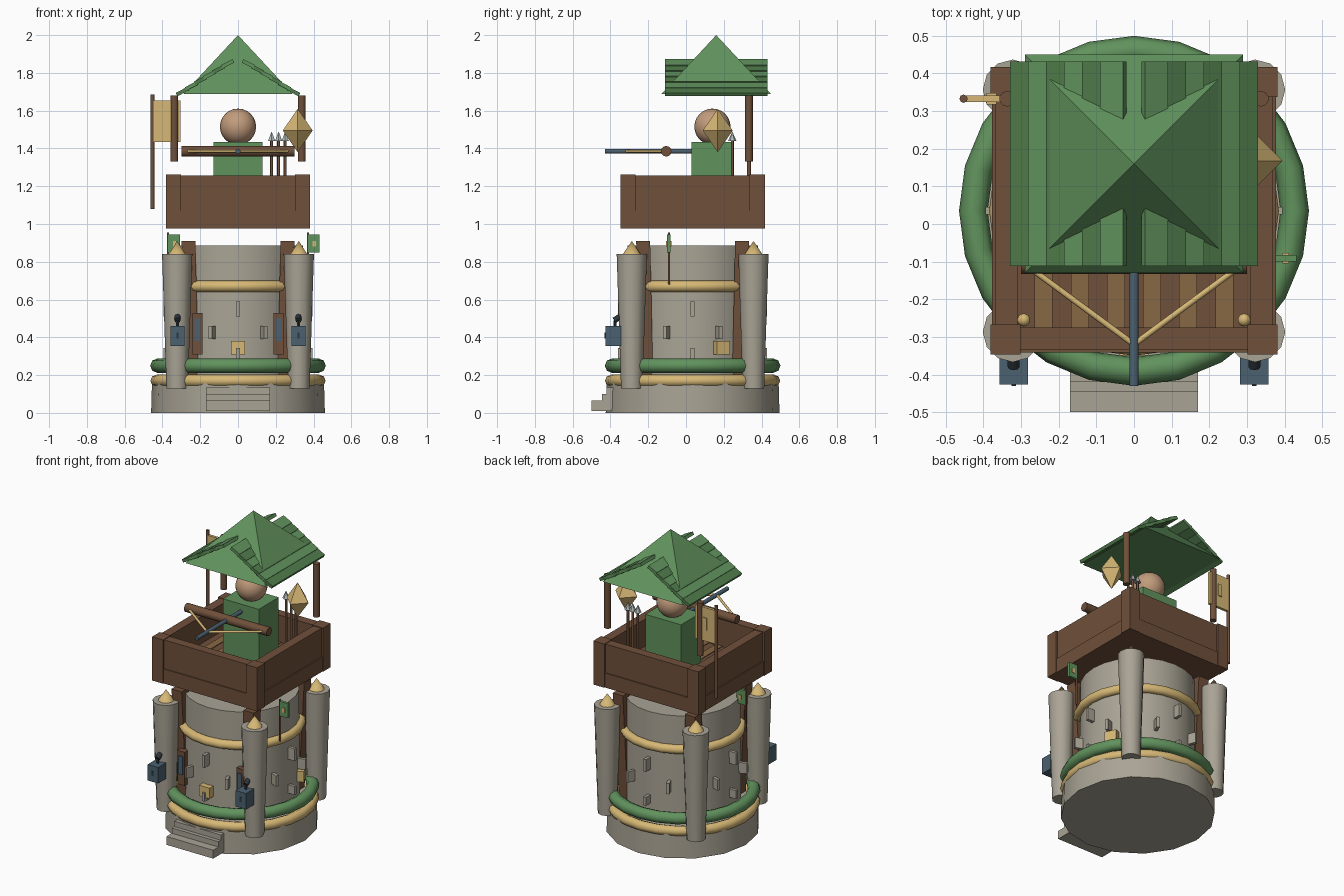
import bpy, bmesh, math
from mathutils import Vector, Matrix

if "Cube" in bpy.data.objects:
    bpy.data.objects.remove(bpy.data.objects["Cube"])

CY = 0.035  # tower axis in y


def material(name, rgb):
    m = bpy.data.materials.new(name)
    m.diffuse_color = (*rgb, 1)
    m.use_nodes = True
    m.node_tree.nodes["Principled BSDF"].inputs["Base Color"].default_value = m.diffuse_color
    return m


STONE = material("stone", (0.40, 0.37, 0.30))
WOOD = material("wood", (0.16, 0.08, 0.043))
PLANK = material("plank", (0.25, 0.14, 0.06))
GREEN = material("green", (0.12, 0.29, 0.11))
DARK_GREEN = material("dark_green", (0.08, 0.20, 0.07))
GOLD = material("gold", (0.68, 0.48, 0.18))
BLUE = material("blue", (0.07, 0.12, 0.16))
DARK = material("dark_metal", (0.025, 0.035, 0.045))
SKIN = material("skin", (0.54, 0.33, 0.2))
STEEL = material("steel", (0.45, 0.5, 0.5))


def finish(bm, name, mat, smooth=False):
    bmesh.ops.recalc_face_normals(bm, faces=bm.faces)
    me = bpy.data.meshes.new(name)
    bm.to_mesh(me)
    bm.free()
    me.materials.append(mat)
    ob = bpy.data.objects.new(name, me)
    bpy.context.collection.objects.link(ob)
    if smooth:
        bpy.ops.object.select_all(action='DESELECT')
        ob.select_set(True)
        bpy.context.view_layer.objects.active = ob
        bpy.ops.object.shade_smooth_by_angle(angle=math.radians(50))
    return ob


def box(name, x, y, z, mat, matrix=None):
    """Box from (min, max) ranges, optionally transformed."""
    bm = bmesh.new()
    bmesh.ops.create_cube(bm, size=1)
    for v in bm.verts:
        v.co = Vector([r[0] if c < 0 else r[1] for r, c in zip((x, y, z), v.co)])
    if matrix:
        bm.transform(matrix)
    return finish(bm, name, mat)


def rod(name, a, b, r1, r2, mat, n=12, smooth=True, turn=0.0):
    """Cylinder or cone from point a to point b."""
    a, b = Vector(a), Vector(b)
    d = b - a
    bm = bmesh.new()
    bmesh.ops.create_cone(bm, cap_ends=True, segments=n, radius1=r1, radius2=r2, depth=d.length)
    bm.transform(Matrix.Translation((a + b) / 2) @ d.to_track_quat('Z', 'Y').to_matrix().to_4x4()
                 @ Matrix.Rotation(turn, 4, 'Z'))
    bmesh.ops.remove_doubles(bm, verts=bm.verts, dist=1e-5)
    return finish(bm, name, mat, smooth)


def ball(name, c, r, mat):
    bm = bmesh.new()
    bmesh.ops.create_uvsphere(bm, u_segments=20, v_segments=12, radius=r)
    bm.transform(Matrix.Translation(c))
    return finish(bm, name, mat, True)


def ring(name, z, R, r, mat, n=24, m=8):
    bm = bmesh.new()
    rows = []
    for i in range(n):
        a = math.tau * i / n
        rows.append([bm.verts.new(((R + r * math.cos(t)) * math.cos(a), CY + (R + r * math.cos(t)) * math.sin(a),
                                   z + r * math.sin(t))) for t in (math.tau * j / m for j in range(m))])
    for i in range(n):
        p, q = rows[i], rows[(i + 1) % n]
        for j in range(m):
            k = (j + 1) % m
            bm.faces.new((p[j], q[j], q[k], p[k]))
    return finish(bm, name, mat, True)


def around(deg):
    """Local frame on the tower: -y points outward, 0 degrees is the front."""
    return Matrix.Translation((0, CY, 0)) @ Matrix.Rotation(math.radians(deg), 4, 'Z')


# Stone foundation, steps and rings
rod("foundation", (0, CY, 0), (0, CY, 0.175), 0.46, 0.455, STONE, 16)
box("lower_step", (-0.17, 0.17), (-0.5, -0.38), (0.01, 0.065), STONE)
box("upper_step", (-0.17, 0.17), (-0.445, -0.36), (0.065, 0.10), STONE)
box("top_step", (-0.17, 0.17), (-0.42, -0.36), (0.10, 0.135), STONE)
ring("base_trim", 0.17, 0.432, 0.032, GOLD)
ring("hedge_ring", 0.25, 0.427, 0.038, GREEN)

# Tower wall and rope
rod("tower_wall", (0, CY, 0.15), (0, CY, 0.885), 0.35, 0.345, STONE, 24)
ring("rope_ring", 0.67, 0.355, 0.03, GOLD)

# Protruding wall stones
for side in range(4):
    for da, z, h in ((0, 0.55, 0.08), (-22, 0.425, 0.07), (22, 0.425, 0.07), (0, 0.315, 0.055)):
        box("wall_stone", (-0.01, 0.01), (-0.395, -0.33), (z - h / 2, z + h / 2), STONE, around(side * 90 + da))
for deg in (0, 115):
    box("gold_stone", (-0.038, 0.038), (-0.385, -0.33), (0.31, 0.38), GOLD, around(deg))

for sx in (-1, 1):
    for sy in (-1, 1):
        # Corner columns with spikes, and leaning timber posts
        x, y = sx * 0.322, CY + sy * 0.322
        rod("corner_column", (x, y, 0.13), (x, y, 0.84), 0.057, 0.08, STONE, 12)
        rod("column_spike", (x, y, 0.84), (x, y, 0.91), 0.047, 0, GOLD, 10)
        bm = bmesh.new()
        bmesh.ops.create_cube(bm, size=1)
        for v in bm.verts:
            top = v.co.z > 0
            off, half = (0.262, 0.037) if top else (0.24, 0.03)
            v.co = Vector((sx * off + math.copysign(half, v.co.x), CY + sy * off + math.copysign(half, v.co.y),
                           0.91 if top else 0.2))
        finish(bm, "timber_post", WOOD)
        # Parapet corner blocks
        cx, cy = sx * 0.342, CY + sy * 0.342
        box("parapet_corner", (cx - 0.04, cx + 0.04), (cy - 0.04, cy + 0.04), (0.975, 1.262), WOOD)

    # Narrow windows
    box("window_frame", (sx * 0.215 - 0.027, sx * 0.215 + 0.027), (-0.285, -0.22), (0.31, 0.53), WOOD)
    box("window_pane", (sx * 0.215 - 0.015, sx * 0.215 + 0.015), (-0.292, -0.27), (0.38, 0.5), BLUE)
    # Hanging lanterns
    lx = sx * 0.32
    box("lantern", (lx - 0.038, lx + 0.038), (-0.427, -0.345), (0.355, 0.46), BLUE)
    box("lantern_slot", (lx - 0.006, lx + 0.006), (-0.431, -0.42), (0.395, 0.425), DARK)
    rod("lantern_hook", (lx, -0.34, 0.515), (lx, -0.38, 0.49), 0.016, 0.016, DARK, 8)
    rod("lantern_link", (lx, -0.375, 0.49), (lx, -0.375, 0.455), 0.008, 0.008, DARK, 6)
    # Small side flags
    px = sx * 0.37
    rod("flag_pole", (px, -0.09, 0.68), (px, -0.09, 0.955), 0.006, 0.006, WOOD, 8)
    box("flag", (px, px + 0.062), (-0.1, -0.082), (0.85, 0.945), GREEN)
    box("flag_patch", (px + 0.025, px + 0.042), (-0.105, -0.077), (0.88, 0.91), GOLD)
    ball("floor_knob", (sx * 0.293, -0.255, 1.1), 0.017, GOLD)

# Parapet: floor slab, four framed walls, planks
box("platform_base", (-0.37, 0.37), (CY - 0.37, CY + 0.37), (0.975, 1.07), WOOD)
for k in range(4):
    box("parapet_wall", (-0.34, 0.34), (-0.37, -0.31), (1.06, 1.258), WOOD, around(90 * k))
    box("parapet_sill", (-0.34, 0.34), (-0.377, -0.33), (0.975, 1.07), WOOD, around(90 * k))
for i in range(13):
    x = -0.312 + i * 0.048
    box("floor_plank", (x, x + 0.048), (CY - 0.32, CY + 0.32), (1.06, 1.085 if i % 2 else 1.08),
        PLANK if i % 2 else WOOD)

# Guard
box("guard_body", (-0.13, 0.13), (0.03, 0.237), (1.08, 1.435), GREEN)
ball("guard_head", (0, 0.14, 1.515), 0.096, SKIN)

# Large crossbow
rod("bow_arm", (-0.3, -0.105, 1.385), (0.3, -0.105, 1.385), 0.028, 0.028, WOOD, 12)
rod("bow_stock", (0, -0.43, 1.385), (0, 0.035, 1.385), 0.013, 0.013, BLUE, 10)
for sx in (-1, 1):
    rod("bow_string", (sx * 0.265, -0.125, 1.385), (0, -0.32, 1.385), 0.008, 0.008, GOLD, 8)

# Spare arrows
for x in (0.178, 0.215, 0.25):
    rod("arrow_shaft", (x, 0.245, 1.09), (x, 0.245, 1.445), 0.008, 0.008, WOOD, 8)
    rod("arrow_tip", (x, 0.245, 1.44), (x, 0.245, 1.49), 0.022, 0, STEEL, 6, False)

# Diamond lamp
lamp = (0.316, 0.168, 1.495)
for s in (-1, 1):
    rod("diamond_lamp", lamp, (0.316, 0.168, 1.495 + s * 0.115), 0.079, 0, GOLD, 4, False)

# Roof posts and banner
for sx in (-1, 1):
    rod("roof_post", (sx * 0.337, 0.333, 1.33), (sx * 0.337, 0.333, 1.68), 0.021, 0.021, WOOD, 10)
rod("banner_pole", (-0.453, 0.333, 1.08), (-0.453, 0.333, 1.685), 0.011, 0.011, WOOD, 8)
box("banner", (-0.45, -0.305), (0.324, 0.342), (1.435, 1.655), GOLD)
box("banner_patch", (-0.392, -0.365), (0.318, 0.348), (1.51, 1.59), GOLD)

# Pyramid roof with shingle boards on the two side slopes
rod("roof", (0, 0.16, 1.688), (0, 0.16, 2.0), 0.29 * math.sqrt(2), 0, GREEN, 4, False, math.pi / 4)
for sx in (-1, 1):
    for i in range(6):
        x = 0.055 + i * 0.048
        tilt = Matrix.Translation((sx * x, 0.16, 1.882 - 0.614 * x)) @ Matrix.Rotation(sx * 0.47, 4, 'Y')
        box("roof_shingle", (-0.034, 0.034), (-0.272, 0.272), (-0.01, 0.01), DARK_GREEN if i % 2 else GREEN, tilt)
